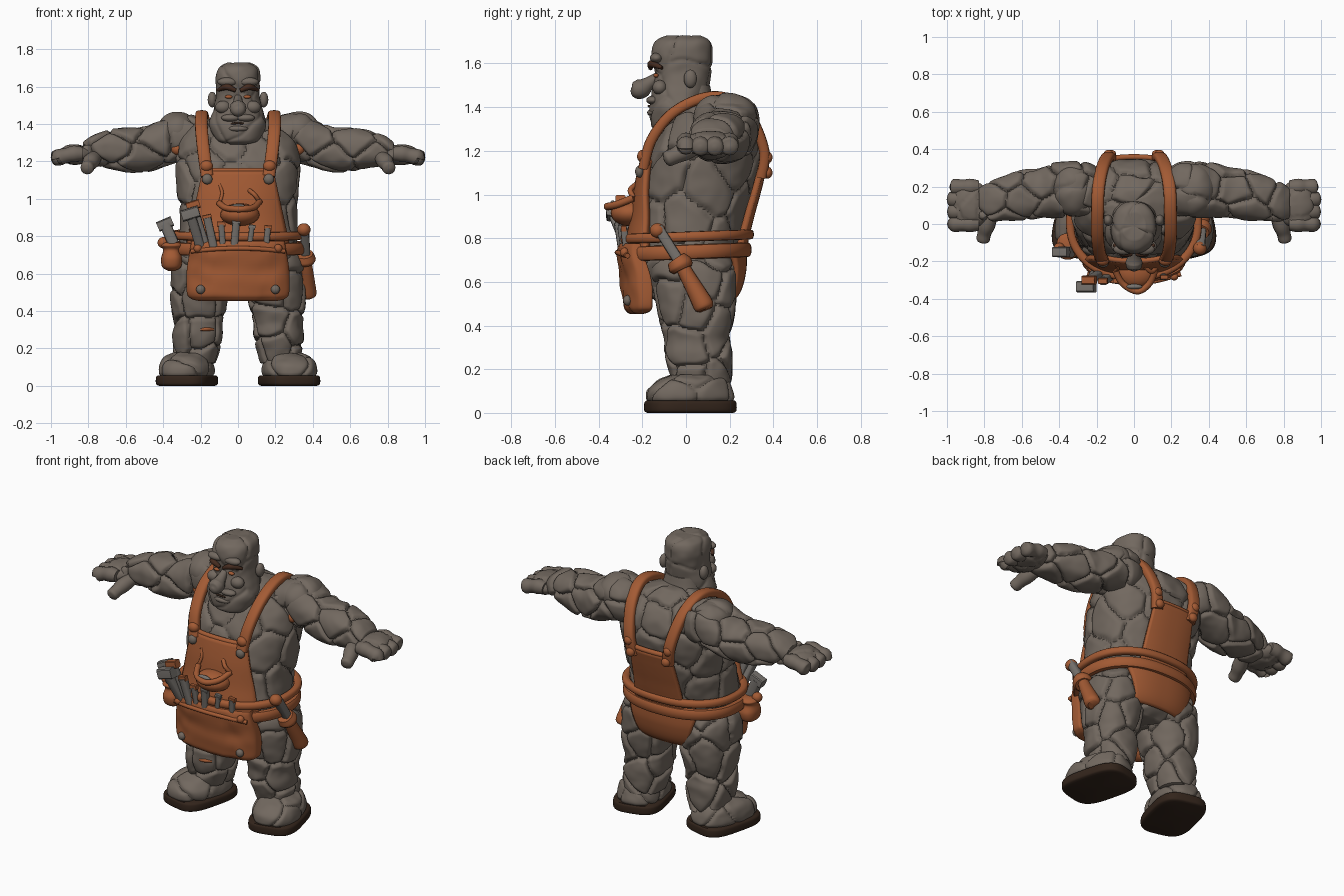
import bpy, bmesh, math, random
from mathutils import Vector, kdtree, noise

if "Cube" in bpy.data.objects:
    bpy.data.objects.remove(bpy.data.objects["Cube"])

random.seed(4)
X, Y, Z = Vector((1, 0, 0)), Vector((0, 1, 0)), Vector((0, 0, 1))


def material(name, rgb):
    m = bpy.data.materials.new(name)
    m.diffuse_color = (*rgb, 1)
    m.use_nodes = True
    m.node_tree.nodes["Principled BSDF"].inputs["Base Color"].default_value = m.diffuse_color
    return m


STONE = material("stone", (0.168, 0.139, 0.115))
LEATHER = material("leather", (0.365, 0.103, 0.034))
SOLE = material("dark_sole", (0.033, 0.018, 0.011))
BROW = material("brow_brown", (0.06, 0.025, 0.014))
METAL = material("tool_metal", (0.185, 0.17, 0.155))


def spline(pts, n):
    """Catmull-Rom resampling of tuples of any length."""
    out, k = [], len(pts) - 1
    for i in range(n):
        f = i / (n - 1) * k
        j = min(int(f), k - 1)
        t = f - j
        a, b, c, d = pts[max(j - 1, 0)], pts[j], pts[j + 1], pts[min(j + 2, k)]
        out.append(tuple(0.5 * (2 * q + (r - p) * t + (2 * p - 5 * q + 4 * r - s) * t * t
                   + (3 * q - p - 3 * r + s) * t ** 3) for p, q, r, s in zip(a, b, c, d)))
    return out


def superpoint(a, p):
    c, s = math.cos(a), math.sin(a)
    return math.copysign(abs(c) ** (2 / p), c), math.copysign(abs(s) ** (2 / p), s)


def surface(name, rows, mat, round_rows=True, loop=False, caps=True, crack=None):
    """Mesh from rows of points, optionally split into boulders."""
    bm = bmesh.new()
    g = [[bm.verts.new(p) for p in r] for r in rows]
    n, m = len(g), len(g[0])
    for i in range(n if loop else n - 1):
        for j in range(m if round_rows else m - 1):
            a, b = g[i], g[(i + 1) % n]
            bm.faces.new((a[j], a[(j + 1) % m], b[(j + 1) % m], b[j]))
    if caps and not loop:
        for r in (g[0], g[-1]):
            c = bm.verts.new(sum((v.co for v in r), Vector()) / m)
            for j in range(m):
                bm.faces.new((r[j], r[(j + 1) % m], c))
    bmesh.ops.recalc_face_normals(bm, faces=bm.faces)
    if crack:
        boulders(bm, *crack)
    me = bpy.data.meshes.new(name)
    bm.to_mesh(me)
    bm.free()
    me.materials.append(mat)
    ob = bpy.data.objects.new(name, me)
    bpy.context.collection.objects.link(ob)
    return ob


def boulders(bm, size, depth):
    """Carve grooves along the borders of scattered cells."""
    bm.normal_update()
    seeds = []
    for v in random.sample(list(bm.verts), len(bm.verts)):
        if all((v.co - s).length > size for s in seeds):
            seeds.append(v.co.copy())
    kd = kdtree.KDTree(len(seeds))
    for i, s in enumerate(seeds):
        kd.insert(s, i)
    kd.balance()
    lift = [random.uniform(-0.003, 0.3) * depth for _ in seeds]
    moves = []
    for v in bm.verts:
        q = v.co + noise.noise_vector(v.co * 9) * size * 0.16
        near = kd.find_n(q, 2)
        t = min((near[1][2] - near[0][2]) / (size * 0.4), 1)
        t = 1 - (1 - t) ** 4
        moves.append(v.normal * (depth * (t - 1) + lift[near[0][1]] * t
                                 + 0.004 * noise.noise(v.co * 18)))
    for v, d in zip(bm.verts, moves):
        v.co += d
    bmesh.ops.smooth_vert(bm, verts=bm.verts, factor=0.4, use_axis_x=True, use_axis_y=True, use_axis_z=True)


def loft(name, secs, mat, u=X, v=Y, n=40, m=48, p=2.4, crack=None):
    """Loft of (x, y, z, radius u, radius v) sections."""
    rows = []
    for x, y, z, a, b in spline(secs, n):
        sp = [superpoint(2 * math.pi * j / m, p) for j in range(m)]
        rows.append([Vector((x, y, z)) + u * a * c + v * b * s for c, s in sp])
    return surface(name, rows, mat, crack=crack)


def sweep(name, pts, ra, mat, rb=None, hint=X, n=24, m=12, p=2):
    """Tube along a path; radii may be lists matching the points."""
    ra = ra if isinstance(ra, list) else [ra] * len(pts)
    rb = ra if rb is None else [rb] * len(pts)
    d = spline([(*q, a, b) for q, a, b in zip(pts, ra, rb)], n)
    rows = []
    for i, q in enumerate(d):
        t = (Vector(d[min(i + 1, n - 1)][:3]) - Vector(d[max(i - 1, 0)][:3])).normalized()
        a = (hint - t * hint.dot(t)).normalized()
        b = t.cross(a)
        sp = [superpoint(2 * math.pi * j / m, p) for j in range(m)]
        rows.append([Vector(q[:3]) + a * q[3] * c + b * q[4] * s for c, s in sp])
    return surface(name, rows, mat)


def ball(name, c, r, mat, crack=None, m=20):
    rows = [[Vector((c[0] + r[0] * math.sin(f) * math.cos(a), c[1] + r[1] * math.sin(f) * math.sin(a),
                     c[2] + r[2] * math.cos(f))) for a in [2 * math.pi * j / m for j in range(m)]]
            for f in [math.pi * (i + 0.3) / (m * 0.6 + 0.6) for i in range(int(m * 0.6) + 1)]]
    return surface(name, rows, mat, crack=crack)


# torso
TORSO = [(0, .02, .50, .20, .13), (0, .02, .55, .27, .19), (0, .015, .65, .31, .225),
         (0, .005, .77, .315, .24), (0, .03, .9, .31, .245), (0, .06, 1.05, .32, .255),
         (0, .095, 1.2, .33, .25), (0, .12, 1.32, .305, .205), (0, .12, 1.40, .22, .14),
         (0, .12, 1.45, .07, .06)]
loft("torso", TORSO, STONE, n=110, m=200, crack=(.17, .024))
DENSE = spline(TORSO, 600)


def body_y(x, z, side):
    _, yc, _, rx, ry = min(DENSE, key=lambda s: abs(s[2] - z))
    return yc + side * ry * (1 - min(abs(x / rx), .98) ** 2.4) ** (1 / 2.4)


# head
loft("head", [(0, -.09, 1.29, .05, .04), (0, -.08, 1.315, .11, .08), (0, -.05, 1.39, .152, .115),
              (0, -.03, 1.46, .136, .125), (0, -.015, 1.55, .115, .128), (0, -.018, 1.64, .119, .14),
              (0, -.015, 1.70, .106, .125), (0, -.012, 1.728, .06, .075)],
     STONE, n=80, m=96, p=2.2, crack=(.17, .008))
loft("neck", [(0, .05, 1.32, .15, .13), (0, .03, 1.42, .12, .1), (0, .02, 1.5, .1, .09)], STONE, n=12)
sweep("nose", [(0, -.13, 1.54), (0, -.17, 1.51), (0, -.205, 1.485), (0, -.24, 1.478), (0, -.253, 1.478)],
      [.02, .03, .045, .035, .006], STONE)
sweep("mouth", [(-.05, -.15, 1.397), (0, -.17, 1.405), (.05, -.15, 1.397)], .006, SOLE, hint=Z)
ball("lower_lip", (0, -.15, 1.375), (.055, .028, .018), STONE)
for s in (-1, 1):
    ball("ear", (s * .138, .02, 1.53), (.024, .03, .042), STONE)
    ball("brow_ridge", (s * .055, -.135, 1.625), (.055, .03, .024), STONE)
    sweep("eyebrow", [(s * .012, -.162, 1.578), (s * .06, -.157, 1.598), (s * .108, -.11, 1.58)],
          [.01, .017, .008], BROW, hint=Z)
    ball("eye", (s * .05, -.137, 1.545), (.02, .012, .01), LEATHER)
    ball("cheek", (s * .08, -.12, 1.49), (.042, .034, .034), STONE)
    ball("moustache", (s * .04, -.152, 1.432), (.05, .03, .02), STONE)

# arms and hands
for s in (-1, 1):
    loft("arm", [(s * .17, .17, 1.31, .11, .10), (s * .24, .185, 1.325, .14, .12),
                 (s * .33, .185, 1.325, .145, .13), (s * .43, .18, 1.285, .14, .125),
                 (s * .51, .165, 1.262, .13, .118), (s * .6, .155, 1.262, .133, .115),
                 (s * .69, .14, 1.265, .12, .1), (s * .78, .12, 1.258, .105, .078),
                 (s * .83, .11, 1.25, .08, .05)], STONE, Y, Z, n=100, m=110, crack=(.15, .028))
    ball("shoulder_stone", (s * .325, .18, 1.365), (.11, .14, .1), STONE, crack=(.2, .015), m=48)
    ball("palm", (s * .87, .105, 1.235), (.1, .13, .054), STONE, crack=(.1, .008), m=48)
    for i in range(4):
        y, tip = .0 + i * .066, (.97, .998, 1.0, .985)[i]
        sweep("finger", [(s * .83, y, 1.24), (s * .875, y, 1.24), (s * .915, y, 1.232), (s * .955, y, 1.222),
                         (s * (tip - .012), y, 1.216), (s * tip, y, 1.214)],
              [.035, .044, .039, .044, .036, .008], STONE, hint=Y)
    sweep("thumb", [(s * .76, .06, 1.225), (s * .785, -.005, 1.2), (s * .8, -.05, 1.178),
                    (s * .808, -.088, 1.162), (s * .81, -.1, 1.157)],
          [.035, .044, .037, .034, .008], STONE)

# legs and boots
for s in (-1, 1):
    loft("leg", [(s * .225, .075, .12, .1, .125), (s * .22, .065, .2, .12, .14), (s * .215, .055, .27, .13, .15),
                 (s * .212, .05, .34, .128, .145), (s * .21, .05, .43, .146, .168), (s * .2, .045, .54, .155, .183),
                 (s * .19, .035, .66, .155, .19), (s * .16, .03, .74, .12, .15)],
         STONE, n=90, m=110, crack=(.15, .025))
    a = s * math.radians(14)
    u, v = Vector((math.cos(a), math.sin(a), 0)), Vector((-math.sin(a), math.cos(a), 0))
    x = s * .273
    loft("boot_sole", [(x, .02, 0, .132, .192), (x, .02, .01, .148, .205), (x, .02, .045, .148, .205),
                       (x, .02, .056, .138, .198)], SOLE, u, v, n=16, p=3.4)
    loft("boot", [(x, .02, .045, .12, .185), (x, .02, .07, .137, .2), (x, .02, .11, .134, .19),
                  (x, .035, .15, .114, .155), (s * .255, .05, .175, .085, .11)],
         STONE, u, v, n=56, m=120, p=2.4, crack=(.15, .014))
    ball("underarm_cloth", (s * .325, .075, 1.265), (.032, .032, .032), LEATHER)
sweep("knee_cloth", [(-.13, -.07, .3), (-.165, -.09, .303), (-.2, -.094, .3)], [.006, .01, .006], LEATHER, hint=Z)


# apron panels that follow the body
def panel(name, z0, z1, w0, w1, side, off):
    rows = []
    for i in range(17):
        t = i / 16
        z = z0 + (z1 - z0) * t
        w = w0 + (w1 - w0) * t
        rows.append([(w * k / 12, body_y(w * k / 12, z, side) + side * off, z) for k in range(-12, 13)])
    ob = surface(name, rows, LEATHER, round_rows=False, caps=False)
    mod = ob.modifiers.new("thickness", "SOLIDIFY")
    mod.thickness, mod.offset = .028, 0
    sweep(name + "_hem", [rows[-1][k] for k in range(0, 25, 4)], .015, LEATHER, hint=Z)


panel("bib", .74, 1.15, .27, .185, -1, .026)
panel("back_panel", .74, 1.13, .165, .135, 1, .024)
panel("seat_cover", .53, .76, .16, .24, 1, .022)

# shoulder straps
for s in (-1, 1):
    path = [(.165, -.195, 1.12), (.183, -.158, 1.25), (.195, -.065, 1.37), (.195, .07, 1.44),
            (.19, .19, 1.44), (.17, .295, 1.355), (.14, .358, 1.2), (.12, .345, 1.08)]
    sweep("strap", [(s * x, y, z) for x, y, z in path], .034, LEATHER, rb=.024, n=50, m=16, p=3)
    ball("front_button", (s * .165, -.213, 1.105), (.028, .02, .028), STONE)
    ball("strap_bead", (s * .168, -.198, 1.175), (.034, .026, .03), LEATHER)
    for z in (1.1, 1.17):
        ball("back_button", (s * (.122 + (z - 1.1) * .2), .374, z), (.027, .022, .027), LEATHER)


# belt rings
def ring(name, z, off, h, t):
    rows = []
    _, yc, _, rx, ry = min(DENSE, key=lambda q: abs(q[2] - z))
    for i in range(96):
        c, s = superpoint(2 * math.pi * i / 96, 2.3)
        row = []
        for j in range(12):
            e, f = superpoint(2 * math.pi * j / 12, 2.6)
            o = off + t * e
            lift = .022 * s * s if s < 0 else .01 * s
            row.append(((rx + o) * c, yc + (ry + o + lift) * s, z + h * f + .01 * s))
        rows.append(row)
    surface(name, rows, LEATHER, loop=True)


ring("upper_belt", .807, .028, .023, .022)
ring("lower_belt", .737, .026, .034, .022)

# front tool pouch, bent around the belly
pouch = loft("front_pouch", [(0, -.235, .452, .2, .015), (0, -.237, .465, .25, .035), (0, -.242, .5, .274, .05),
                             (0, -.25, .62, .274, .05), (0, -.27, .74, .255, .045), (0, -.275, .775, .25, .03)],
             LEATHER, n=40, m=80, p=5)
for vert in pouch.data.vertices:
    vert.co.y += .75 * vert.co.x ** 2 + .012 * noise.noise(vert.co * 12)
sweep("pouch_flap_edge", [(x, -.315 + .75 * x * x, .735 - .25 * x * x) for x in (-.25, -.12, 0, .12, .25)],
      .012, LEATHER, hint=Z)
for s in (-1, 1):
    ball("pouch_rivet", (s * .2, -.268, .515), (.024, .02, .024), STONE)
    ball("flap_rivet", (s * .215, -.282, .735), (.022, .02, .022), LEATHER)

# bib pocket with a cord and a standing rim
sweep("pocket_rim", [(-.1, -.25, .975), (-.06, -.32, .95), (.02, -.36, .945), (.085, -.315, .955), (.115, -.24, .985)],
      .017, LEATHER, hint=Z)
ball("pocket", (.01, -.255, .915), (.105, .09, .06), LEATHER)
ball("pocket_gauge", (.0, -.335, .955), (.045, .014, .018), METAL)
sweep("pocket_cord", [(-.1, -.215, 1.08), (-.085, -.235, 1.03), (-.1, -.25, .975)], .009, LEATHER)
sweep("pocket_tie", [(.115, -.24, .985), (.09, -.255, 1.02), (.06, -.23, 1.045)], .012, LEATHER)


# tools standing in the pouch: base, tip, shaft radius, head colour and size
def tool(name, base, tip, r, head, size):
    sweep(name + "_shaft", [base, tip], r, METAL, n=3, p=4)
    d = (Vector(tip) - Vector(base)).normalized()
    w = d.cross(Y).normalized()
    c = Vector(tip)
    sweep(name + "_head", [c - w * size, c, c + w * size], size * .65, head, n=5, hint=Y, p=5)


tool("hammer", (-.345, -.15, .76), (-.39, -.15, .865), .03, METAL, .042)
tool("wrench", (-.2, -.26, .74), (-.255, -.335, .92), .026, METAL, .048)
tool("pliers", (-.17, -.26, .74), (-.24, -.30, .965), .022, LEATHER, .036)
tool("chisel", (-.13, -.28, .74), (-.165, -.305, .9), .022, LEATHER, .024)
tool("scraper", (-.08, -.285, .74), (-.09, -.305, .865), .016, LEATHER, .022)
tool("file", (-.02, -.29, .74), (-.01, -.31, .87), .02, METAL, .022)
tool("punch", (.06, -.285, .74), (.075, -.3, .85), .014, METAL, .018)
tool("awl", (.15, -.27, .74), (.16, -.285, .845), .016, LEATHER, .02)

# side pouch
loft("side_pouch", [(-.355, -.12, .615, .02, .03), (-.355, -.12, .635, .05, .06), (-.355, -.12, .68, .056, .07),
                    (-.355, -.12, .725, .045, .055), (-.355, -.12, .75, .06, .07), (-.355, -.12, .765, .045, .055)],
     LEATHER, n=30, m=28)
ball("side_pouch_knob", (-.4, -.13, .765), (.03, .03, .03), LEATHER)

# mallet hanging at the other hip
sweep("mallet_shaft", [(.355, -.13, .85), (.365, -.01, .66)], .024, METAL, n=4, p=4)
ball("mallet_knob", (.352, -.13, .835), (.036, .036, .034), LEATHER)
sweep("mallet_grip", [(.358, -.03, .7), (.364, .005, .63), (.37, .05, .55), (.374, .082, .49), (.376, .09, .472)],
      [.03, .035, .042, .046, .03], LEATHER, n=20, m=20)
sweep("mallet_loop", [(.355, -.045, .705), (.358, -.025, .675), (.36, -.015, .655)], [.046, .058, .046],
      LEATHER, n=9, m=20)

# smooth shading with crisp folds
for ob in bpy.context.scene.objects:
    ob.select_set(True)
bpy.context.view_layer.objects.active = bpy.data.objects["torso"]
bpy.ops.object.shade_smooth_by_angle(angle=math.radians(40))
